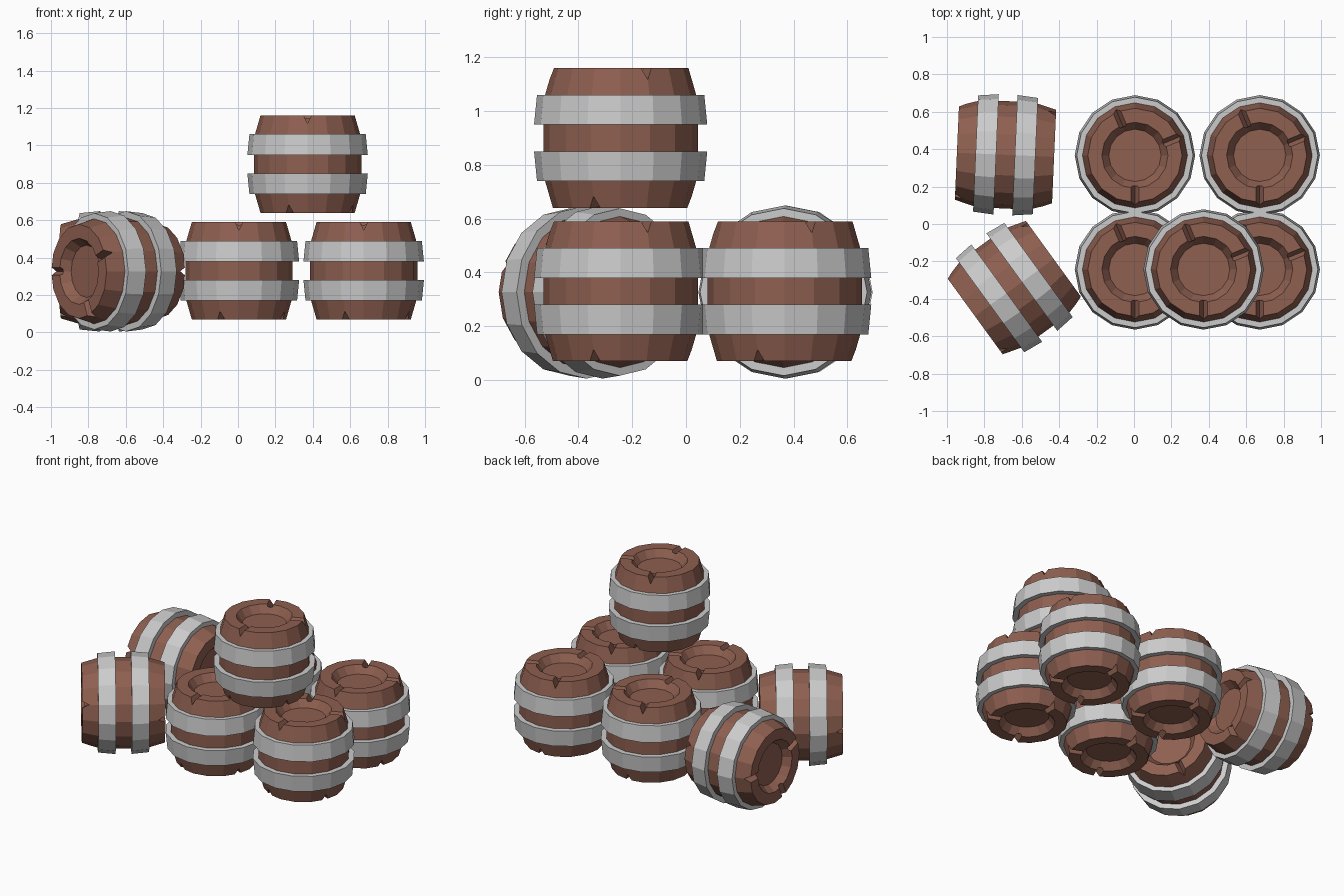
import bpy, bmesh
from math import cos, sin, pi, radians
from mathutils import Matrix, Vector

if "Cube" in bpy.data.objects:
    bpy.data.objects.remove(bpy.data.objects["Cube"])

SIDES = 16

wood = bpy.data.materials.new("wood")
wood.diffuse_color = (0.27, 0.115, 0.08, 1)
wood.use_nodes = True
wood.node_tree.nodes["Principled BSDF"].inputs["Base Color"].default_value = wood.diffuse_color
metal = bpy.data.materials.new("metal")
metal.diffuse_color = (0.55, 0.55, 0.55, 1)
metal.use_nodes = True
metal.node_tree.nodes["Principled BSDF"].inputs["Base Color"].default_value = metal.diffuse_color


def lathe(bm, profile, closed=False):
    """Spin (radius, z) points; closed makes a ring, otherwise cap both ends."""
    rings = [[bm.verts.new((r * cos(2 * pi * i / SIDES), r * sin(2 * pi * i / SIDES), z))
              for i in range(SIDES)] for r, z in profile]
    pairs = list(zip(rings, rings[1:]))
    if closed:
        pairs.append((rings[-1], rings[0]))
    else:
        bm.faces.new(rings[0])
        bm.faces.new(rings[-1])
    for a, b in pairs:
        for i in range(SIDES):
            j = (i + 1) % SIDES
            bm.faces.new((a[i], a[j], b[j], b[i]))


def to_mesh(bm, name, mat):
    bmesh.ops.recalc_face_normals(bm, faces=bm.faces)
    me = bpy.data.meshes.new(name)
    bm.to_mesh(me)
    bm.free()
    me.materials.append(mat)
    return me


def place(name, mesh, matrix=Matrix()):
    ob = bpy.data.objects.new(name, mesh)
    bpy.context.collection.objects.link(ob)
    ob.matrix_world = matrix
    return ob


# Barrel body with a sunken lid at each end
half = [(0.14, 0.21), (0.177, 0.26), (0.252, 0.26), (0.281, 0.16), (0.287, 0.05)]
bm = bmesh.new()
lathe(bm, half + [(r, -z) for r, z in reversed(half)])
body_mesh = to_mesh(bm, "barrel_body", wood)

# V-shaped chips in the rims
bm = bmesh.new()
flip = Matrix.Rotation(pi, 4, 'X')
for end in (Matrix(), flip):
    for angle in (-90, 22.5, 112.5):
        m = end @ Matrix.Rotation(radians(angle), 4, 'Z')
        tri = [[bm.verts.new(m @ Vector((x, y, z)))
                for y, z in ((0, 0.217), (0.042, 0.303), (-0.042, 0.303))]
               for x in (0.165, 0.32)]
        bm.faces.new(tri[0])
        bm.faces.new(tri[1])
        for i in range(3):
            j = (i + 1) % 3
            bm.faces.new((tri[0][i], tri[0][j], tri[1][j], tri[1][i]))
cutter = place("rim_chip_cutter", to_mesh(bm, "rim_chip_cutter", wood))
cutter.hide_render = True

master = place("barrel_master", body_mesh)
mod = master.modifiers.new("chips", 'BOOLEAN')
mod.operation = 'DIFFERENCE'
mod.solver = 'EXACT'
mod.object = cutter
dg = bpy.context.evaluated_depsgraph_get()
chipped = bpy.data.meshes.new_from_object(master.evaluated_get(dg))
bpy.data.objects.remove(master)
bpy.data.objects.remove(cutter)

# Two metal hoops, tapering towards the ends
bm = bmesh.new()
for s in (1, -1):
    lathe(bm, [(0.275, s * 0.05), (0.322, s * 0.05), (0.311, s * 0.16), (0.27, s * 0.16)],
          closed=True)
hoop_mesh = to_mesh(bm, "barrel_hoops", metal)

# Upright barrels: four on the ground layer, one on top
T = Matrix.Translation
spots = [T((x, y, 0.33)) for x in (0.005, 0.672) for y in (-0.243, 0.367)]
spots.append(T((0.372, -0.243, 0.90)))
# Two barrels lying on their sides
for x, y, turn in ((-0.687, 0.37, -2.5), (-0.64, -0.34, 36)):
    spots.append(T((x, y, 0.327)) @ Matrix.Rotation(radians(turn), 4, 'Z')
                 @ Matrix.Rotation(pi / 2, 4, 'Y'))

for i, m in enumerate(spots, 1):
    place(f"barrel_body_{i}", chipped, m)
    place(f"barrel_hoops_{i}", hoop_mesh, m)
